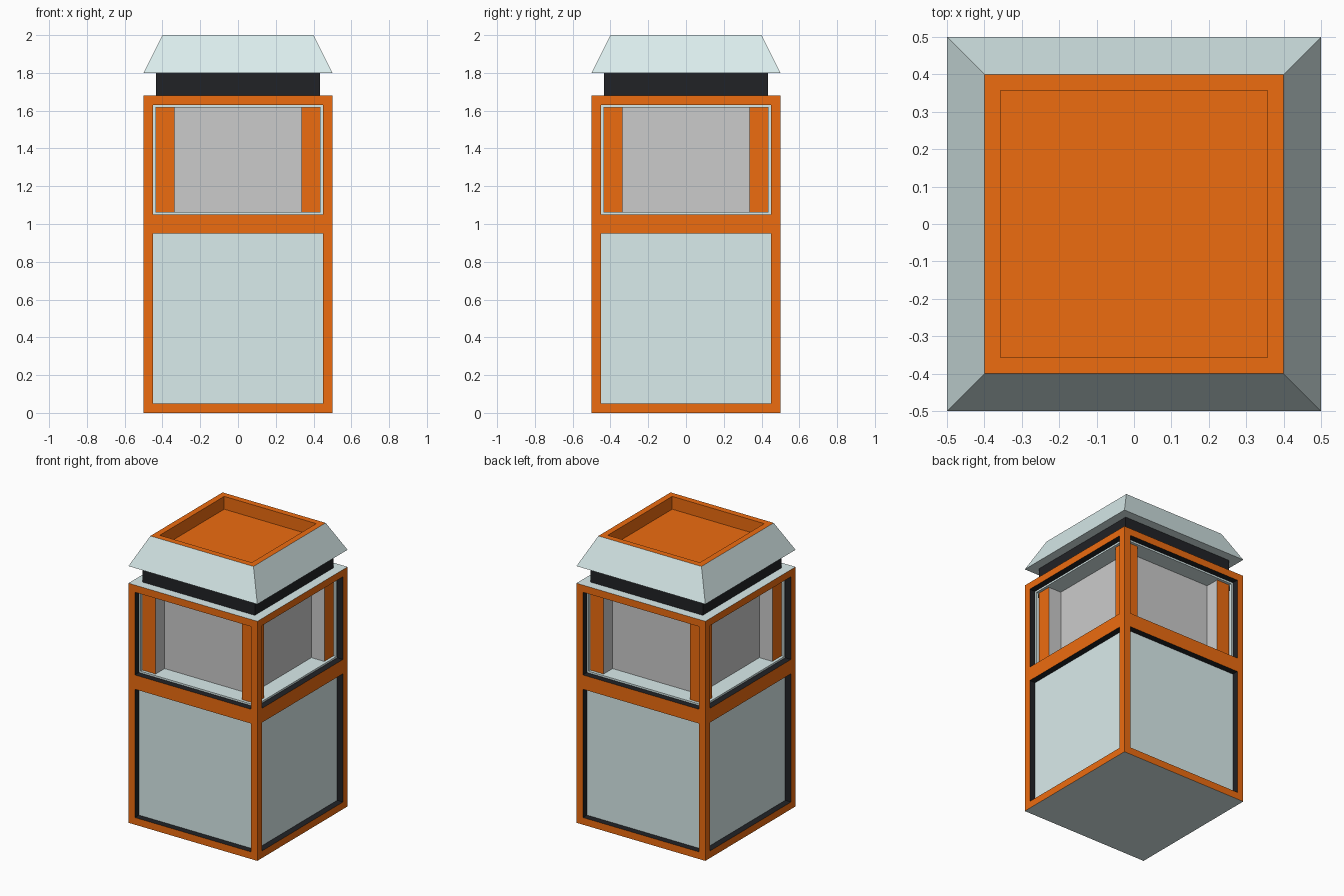
import bpy, bmesh

if "Cube" in bpy.data.objects:
    bpy.data.objects.remove(bpy.data.objects["Cube"])


def material(name, rgb):
    m = bpy.data.materials.new(name)
    m.diffuse_color = (*rgb, 1)
    m.use_nodes = True
    m.node_tree.nodes["Principled BSDF"].inputs["Base Color"].default_value = m.diffuse_color
    return m


MATS = [material("pale_metal", (0.70, 0.84, 0.84)),
        material("orange_paint", (0.85, 0.15, 0.005)),
        material("dark_rubber", (0.015, 0.016, 0.019)),
        material("grey_glass", (0.66, 0.66, 0.66))]
PALE, ORANGE, DARK, GREY = range(4)


def finish(bm, name):
    mesh = bpy.data.meshes.new(name)
    bm.normal_update()
    bm.to_mesh(mesh)
    bm.free()
    for m in MATS:
        mesh.materials.append(m)
    ob = bpy.data.objects.new(name, mesh)
    bpy.context.collection.objects.link(ob)
    return ob


def add_box(bm, x0, x1, y0, y1, z0, z1, mat):
    verts = bmesh.ops.create_cube(bm, size=1)["verts"]
    for v in verts:
        v.co.x = x1 if v.co.x > 0 else x0
        v.co.y = y1 if v.co.y > 0 else y0
        v.co.z = z1 if v.co.z > 0 else z0
    faces = list({f for v in verts for f in v.link_faces})
    for f in faces:
        f.material_index = mat
    bm.normal_update()
    return faces


def box(name, r, z0, z1, mat):
    bm = bmesh.new()
    add_box(bm, -r, r, -r, r, z0, z1, mat)
    return finish(bm, name)


def step(bm, faces, inset, depth, rim_mat):
    """Inset or push in faces, colouring the new rim."""
    rim = bmesh.ops.inset_individual(bm, faces=faces, thickness=inset,
                                     depth=-depth, use_even_offset=True)["faces"]
    for f in rim:
        f.material_index = rim_mat
    bm.normal_update()


# Two-storey shell with framed recesses on all four sides
bm = bmesh.new()
faces = add_box(bm, -.5, .5, -.5, .5, 0, 1.68, PALE)
bmesh.ops.bisect_plane(bm, geom=bm.verts[:] + bm.edges[:] + bm.faces[:],
                       plane_co=(0, 0, 1), plane_no=(0, 0, 1))
bm.normal_update()
sides = [f for f in bm.faces if abs(f.normal.z) < .5]
upper = [f for f in sides if f.calc_center_median().z > 1]
step(bm, sides, .05, 0, ORANGE)
step(bm, sides, 0, .045, DARK)
# Pale window lip, open behind
step(bm, upper, .0125, 0, PALE)
step(bm, upper, 0, .02, PALE)
bmesh.ops.delete(bm, geom=upper, context='FACES_ONLY')
finish(bm, "body_shell")

# Window bay floor, ceiling and glazed core
box("window_floor", .4375, 1.0, 1.0625, PALE)
box("window_ceiling", .4375, 1.6175, 1.66, PALE)
box("window_core", .335, 1.05, 1.63, GREY)

# Corner pillars: orange outside, grey towards the glass
bm = bmesh.new()
for sx in (-1, 1):
    for sy in (-1, 1):
        xs, ys = sorted((sx * .335, sx * .435)), sorted((sy * .335, sy * .435))
        for f in add_box(bm, *xs, *ys, 1.0625, 1.6175, GREY):
            if f.normal.x * sx > .5 or f.normal.y * sy > .5:
                f.material_index = ORANGE
finish(bm, "corner_pillars")

# Neck under the roof
box("neck", .435, 1.68, 1.8, DARK)

# Tapered roof with an orange tray sunk into the top
bm = bmesh.new()
faces = add_box(bm, -.5, .5, -.5, .5, 1.8, 2.0, PALE)
top = [f for f in faces if f.normal.z > .5]
for v in top[0].verts:
    v.co.x *= .8
    v.co.y *= .8
bm.normal_update()
top[0].material_index = ORANGE
step(bm, top, .043, 0, ORANGE)
step(bm, top, 0, .09, ORANGE)
finish(bm, "roof")
